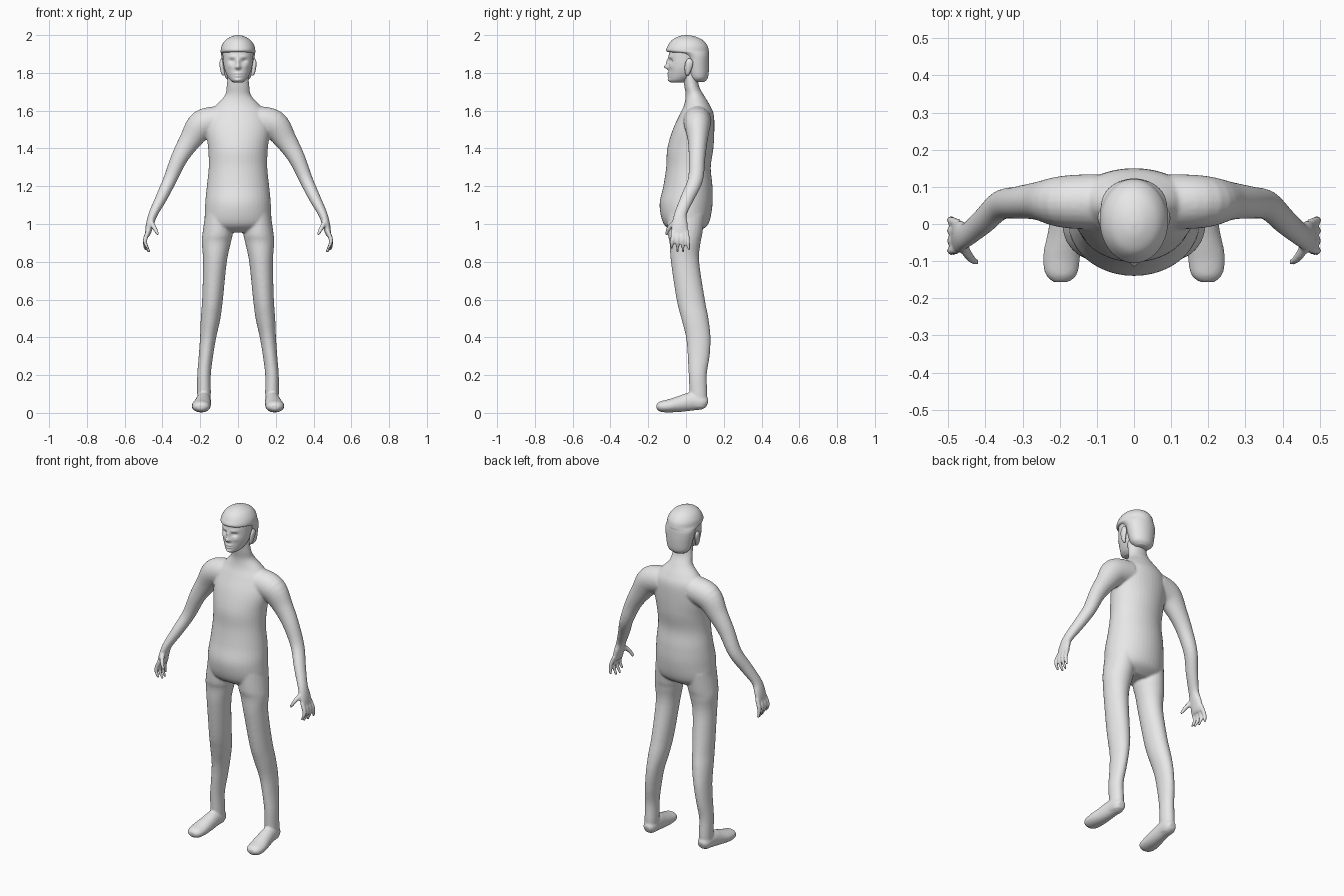
import bpy, bmesh, math
from mathutils import Vector

X, Y, Z = Vector((1, 0, 0)), Vector((0, 1, 0)), Vector((0, 0, 1))
grey = bpy.data.materials.new("plain grey")
grey.diffuse_color = (0.8, 0.8, 0.8, 1)


def spline(rows, steps):
    """Smooth curve through rows of (x, y, z, radius a, radius b)."""
    out = []
    for i in range(len(rows) - 1):
        p0, p1 = rows[max(i - 1, 0)], rows[i]
        p2, p3 = rows[i + 1], rows[min(i + 2, len(rows) - 1)]
        for k in range(steps):
            t = k / steps
            out.append([0.5 * (2 * b + (c - a) * t + (2 * a - 5 * b + 4 * c - d) * t * t
                               + (3 * b - a - 3 * c + d) * t ** 3)
                        for a, b, c, d in zip(p0, p1, p2, p3)])
    out.append(list(rows[-1]))
    return out


def tube(bm, rows, side=Y, axis=None, mirror=1, segs=24, steps=5):
    """Closed loft of ellipses; radius b runs along side, a across it."""
    pts = spline(rows, steps)
    cen = [Vector(p[:3]) for p in pts]
    rings = []
    for i, p in enumerate(pts):
        t = axis or (cen[min(i + 1, len(cen) - 1)] - cen[max(i - 1, 0)]).normalized()
        u = side.cross(t).normalized()
        v = t.cross(u)
        ring = []
        for k in range(segs):
            ang = 2 * math.pi * k / segs
            co = cen[i] + u * max(p[3], .003) * math.cos(ang) + v * max(p[4], .003) * math.sin(ang)
            co.x *= mirror
            ring.append(bm.verts.new(co))
        rings.append(ring)
    faces = [bm.faces.new(rings[0]), bm.faces.new(rings[-1])]
    for r, q in zip(rings, rings[1:]):
        for k in range(segs):
            j = (k + 1) % segs
            faces.append(bm.faces.new((r[k], r[j], q[j], q[k])))
    bmesh.ops.recalc_face_normals(bm, faces=faces)


def finish(bm, name):
    me = bpy.data.meshes.new(name)
    bm.to_mesh(me)
    bm.free()
    me.shade_smooth()
    me.materials.append(grey)
    ob = bpy.data.objects.new(name, me)
    bpy.context.collection.objects.link(ob)
    return ob


# Torso and neck
body = bmesh.new()
tube(body, [(0, 0, .955, .12, .06), (0, 0, 1.0, .172, .118), (0, 0, 1.1, .174, .14),
            (0, .01, 1.2, .165, .13), (0, .013, 1.3, .155, .118), (0, .023, 1.4, .158, .122),
            (0, .04, 1.5, .17, .11), (0, .057, 1.58, .155, .09), (0, .058, 1.63, .115, .068),
            (0, .047, 1.68, .07, .049), (0, .03, 1.73, .06, .039), (0, .02, 1.8, .055, .04)],
     axis=Z, segs=40)

leg = [(.10, 0, 1.05, .074, .1), (.108, -.005, .95, .08, .092), (.115, -.005, .9, .077, .082),
       (.122, -.005, .8, .063, .075), (.135, .025, .6, .055, .075), (.145, .047, .5, .052, .072),
       (.158, .065, .4, .043, .065), (.17, .067, .3, .038, .058), (.18, .062, .2, .036, .048),
       (.18, .066, .1, .036, .047), (.182, .065, .03, .033, .043)]
foot = [(.18, .114, .05, .02, .02), (.18, .09, .056, .038, .036), (.183, .03, .06, .048, .04),
        (.188, -.03, .048, .043, .045), (.195, -.09, .037, .035, .05),
        (.196, -.135, .033, .028, .043), (.196, -.156, .031, .014, .022)]
arm = [(.10, .06, 1.55, .075, .075), (.19, .06, 1.525, .078, .07), (.255, .062, 1.44, .058, .052),
       (.31, .058, 1.35, .045, .044), (.36, .05, 1.235, .036, .04), (.405, .008, 1.14, .031, .036),
       (.448, -.028, 1.055, .024, .033), (.466, -.033, 1.0, .021, .042),
       (.476, -.033, .955, .016, .045), (.478, -.033, .935, .009, .04)]
thumb = [(.46, -.06, 1.01, .014, .014), (.44, -.092, .975, .012, .012), (.422, -.104, .942, .008, .008)]
# Finger base y, tip x, tip y and tip z
fingers = [(-.068, .475, -.077, .868), (-.045, .467, -.045, .85),
           (-.021, .473, -.015, .85), (.003, .49, .016, .86)]

for s in (1, -1):
    tube(body, leg, axis=Z, mirror=s)
    tube(body, foot, side=X, mirror=s)
    tube(body, arm, mirror=s)
    tube(body, thumb, mirror=s, segs=12)
    for by, tx, ty, tz in fingers:
        tube(body, [(.474, by, .965, .012, .012), (.493, (by + ty) / 2, .91, .0115, .0115),
                    (tx, ty, tz, .007, .007)], mirror=s, segs=12)

# Fuse the limbs into one smooth skin
ob = finish(body, "body")
rem = ob.modifiers.new("fuse", 'REMESH')
rem.mode = 'VOXEL'
rem.voxel_size = .006
rem.use_smooth_shade = True
smo = ob.modifiers.new("soften", 'SMOOTH')
smo.factor = .5
smo.iterations = 6

# Face, with features raised or sunk as soft bumps (x, z, width, height, depth)
face = bmesh.new()
tube(face, [(0, -.045, 1.748, .022, .034), (0, -.037, 1.762, .042, .052),
            (0, -.02, 1.79, .06, .072), (0, -.01, 1.83, .074, .082), (0, 0, 1.88, .08, .092),
            (0, .005, 1.92, .08, .09), (0, .01, 1.96, .06, .07)],
     axis=Z, segs=80, steps=8)
bumps = [(0, 1.832, .011, .012, .024), (0, 1.858, .009, .018, .012),
         (0, 1.797, .02, .005, .008), (0, 1.783, .018, .005, .007), (0, 1.762, .02, .01, .008)]
for s in (1, -1):
    bumps += [(s * .032, 1.864, .015, .009, -.013), (s * .032, 1.886, .02, .006, .004),
              (s * .042, 1.835, .014, .012, .004), (s * .013, 1.828, .006, .006, .006)]
for v in face.verts:
    if v.co.y < -.01:
        x, z = v.co.x, v.co.z
        v.co.y -= sum(d * math.exp(-((x - bx) / w) ** 2 - ((z - bz) / h) ** 2)
                      for bx, bz, w, h, d in bumps)
finish(face, "face")

# Hair cap with fringe and nape
hair = bmesh.new()
tube(hair, [(0, .068, 1.752, .04, .03), (0, .066, 1.775, .066, .05), (0, .06, 1.83, .079, .062),
            (0, .054, 1.88, .087, .068), (0, .035, 1.902, .09, .086), (0, .009, 1.915, .092, .112),
            (0, .009, 1.945, .086, .104), (0, .007, 1.975, .065, .08),
            (0, .004, 1.994, .032, .04), (0, .002, 2.0, .004, .005)],
     axis=Z, segs=48)
finish(hair, "hair")

# Ears
for s, name in ((1, "left_ear"), (-1, "right_ear")):
    ear = bmesh.new()
    tube(ear, [(.074, .008, 1.785, .006, .006), (.08, .008, 1.8, .01, .013),
               (.086, .014, 1.835, .011, .021), (.088, .018, 1.86, .009, .019),
               (.086, .018, 1.875, .004, .007)], axis=Z, mirror=s, segs=20)
    finish(ear, name)
